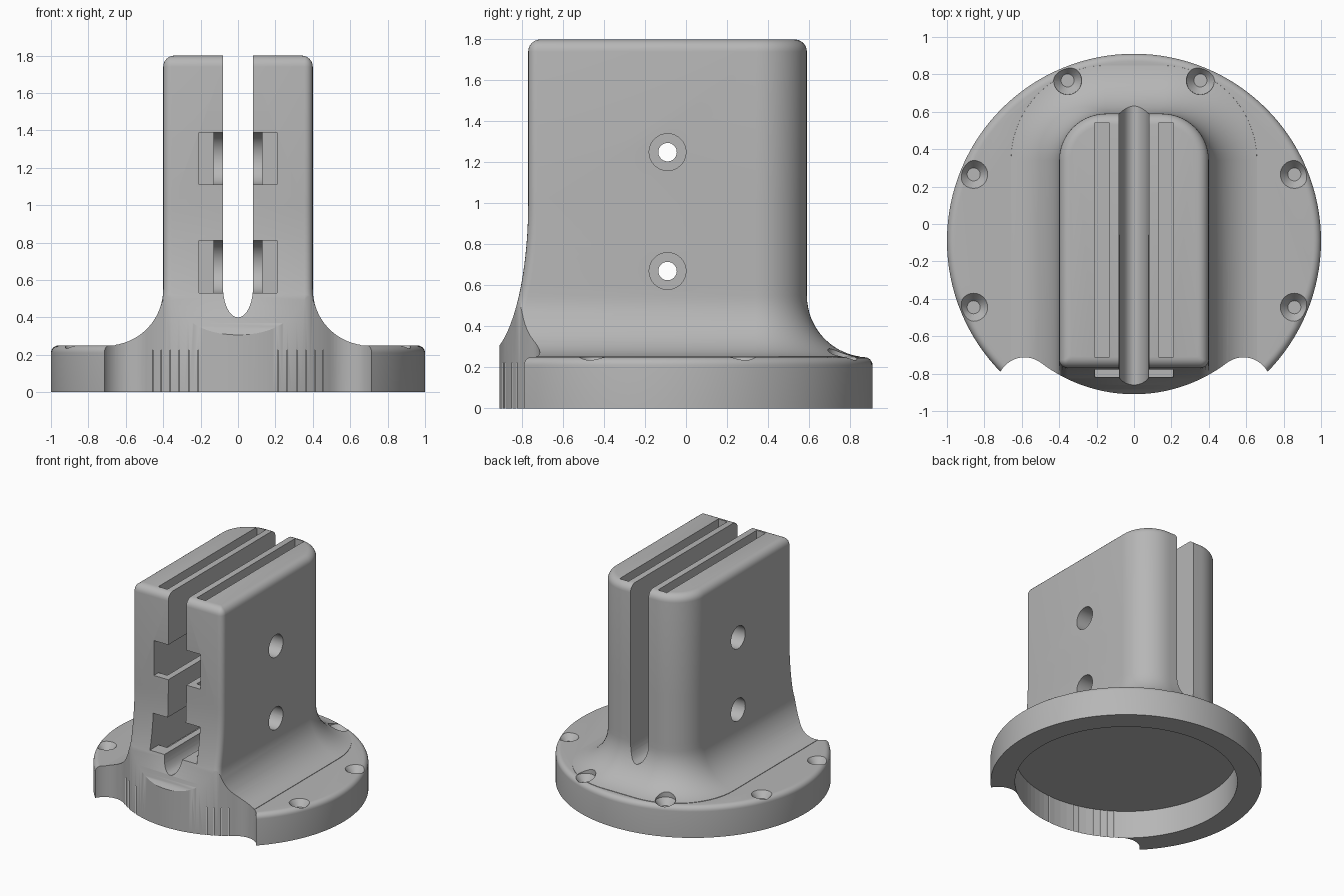
import bpy, bmesh, math
from math import sin, cos, pi, sqrt, radians

if "Cube" in bpy.data.objects:
    bpy.data.objects.remove(bpy.data.objects["Cube"], do_unlink=True)

CY = -0.09          # y of the round base's axis

grey = bpy.data.materials.new("plain_grey")
grey.use_nodes = True
grey.diffuse_color = (0.47, 0.47, 0.47, 1)
grey.node_tree.nodes["Principled BSDF"].inputs["Base Color"].default_value = grey.diffuse_color


def loft(name, rings):
    """Closed solid through a stack of rings with equal point counts."""
    bm = bmesh.new()
    loops = [[bm.verts.new(p) for p in ring] for ring in rings]
    n = len(loops[0])
    for a, b in zip(loops, loops[1:]):
        for i in range(n):
            j = (i + 1) % n
            bm.faces.new((a[i], a[j], b[j], b[i]))
    bm.faces.new(loops[0][::-1])
    bm.faces.new(loops[-1])
    bmesh.ops.recalc_face_normals(bm, faces=bm.faces)
    mesh = bpy.data.meshes.new(name)
    bm.to_mesh(mesh)
    bm.free()
    mesh.materials.append(grey)
    ob = bpy.data.objects.new(name, mesh)
    bpy.context.collection.objects.link(ob)
    return ob


def prism(name, pts, axis, lo, hi):
    """Extrude a 2D outline along x, y or z."""
    place = {"x": lambda a, b, h: (h, a, b),
             "y": lambda a, b, h: (a, h, b),
             "z": lambda a, b, h: (a, b, h)}[axis]
    return loft(name, [[place(a, b, h) for a, b in pts] for h in (lo, hi)])


def arc(cx, cy, r, start, end, n, ry=None):
    angles = [radians(start + (end - start) * i / n) for i in range(n + 1)]
    return [(cx + r * cos(t), cy + (ry or r) * sin(t)) for t in angles]


def circle(cx, cy, r, n=32):
    return arc(cx, cy, r, 0, 360, n)[:-1]


def box(name, x0, x1, y0, y1, z0, z1):
    return prism(name, [(x0, y0), (x1, y0), (x1, y1), (x0, y1)], "z", z0, z1)


def combine(target, tool, operation="DIFFERENCE"):
    mod = target.modifiers.new(operation.lower(), "BOOLEAN")
    mod.operation, mod.object, mod.solver = operation, tool, "EXACT"
    bpy.context.view_layer.objects.active = target
    bpy.ops.object.modifier_apply(modifier=mod.name)
    bpy.data.objects.remove(tool, do_unlink=True)


# Round base with softened top edge
edge = arc(0.96, 0.21, 0.04, 0, 90, 6)
base = loft("clamp_mount", [[(x, y, z) for x, y in circle(0, CY, r, 128)]
                            for r, z in [(1.0, 0)] + edge])


# Tower: rounded block, flared at the foot and softened at the top
def tower_ring(z):
    drop = max(0, 0.55 - z) / 0.3
    flare = 0.3 * (1 - sqrt(max(0, 1 - drop ** 2)))
    flare = min(flare, 0.26)
    lean = max(0, 1.0 - z) / 0.75
    front = min(0.16, 0.226 * (1 - sqrt(max(0, 1 - lean ** 2))))
    up = max(0, z - 1.74)
    inset = 0.06 - sqrt(max(0, 0.06 ** 2 - up ** 2))
    hx = 0.4 + flare - inset
    back, fore = 0.59 + flare - inset, -0.77 - front + inset
    rb, rf = 0.25 + flare - inset, max(0.045 - inset, 0.012)
    pts = (arc(hx - rb, back - rb, rb, 0, 90, 14)
           + arc(-hx + rb, back - rb, rb, 90, 180, 14)
           + arc(-hx + rf, fore + rf, rf, 180, 270, 5)
           + arc(hx - rf, fore + rf, rf, 270, 360, 5))
    return [(x, y, z) for x, y in pts]


foot = [0.235] + [0.253 + 0.297 * (i / 16) ** 1.6 for i in range(17)]
shaft = [0.6 + 0.05 * i for i in range(9)]
crown = [1.74 + 0.06 * sin(radians(15 * i)) for i in range(7)]
tower = loft("tower", [tower_ring(z) for z in foot + shaft + crown])
combine(base, tower, "UNION")

# Hollow underside
combine(base, prism("cavity", circle(0, CY, 0.82, 96), "z", -0.2, 0.225))

# Open front of the rim, ending in a round scallop on each side
span = 37.2
sector = arc(0, CY, 0.82, 270 - span, 270 + span, 40) + arc(0, CY, 1.5, 270 + span, 270 - span, 20)
combine(base, prism("front_opening", sector, "z", -0.2, 1.3))
for side in (-1, 1):
    combine(base, prism("scallop", circle(side * 0.585, -0.86, 0.147, 48), "z", -0.25, 0.7))

# Central slot with a rounded floor
slot = [(0.08, 2.0), (-0.08, 2.0)] + arc(0, 0.56, 0.08, 180, 360, 20, 0.16)
combine(base, prism("centre_slot", slot, "y", -1.3, 1.3))

# Narrow pocket in the top of each jaw
for side in (-1, 1):
    x0, x1 = sorted((side * 0.13, side * 0.21))
    combine(base, box("jaw_pocket", x0, x1, -0.71, 0.54, 0.47, 2.0))

# Two levels: front channel, through hole and wide outer bores
for z in (0.67, 1.25):
    channel = [(-1.3, z + 0.14), (-1.3, z - 0.14)] + arc(CY, z, 0.14, -90, 90, 20)
    combine(base, prism("front_channel", channel, "x", -0.208, 0.208))
    combine(base, prism("bolt_hole", circle(CY, z, 0.045), "x", -0.7, 0.7))
    for side in (-1, 1):
        lo, hi = sorted((side * 0.26, side * 0.7))
        combine(base, prism("outer_bore", circle(CY, z, 0.09), "x", lo, hi))

# Tapered dimples around the rim
for k in range(-1, 5):
    t = radians(22.5 + 45 * k)
    cx, cy = 0.928 * cos(t), CY + 0.928 * sin(t)
    dimple = loft("dimple", [[(x, y, z) for x, y in circle(cx, cy, r, 24)]
                             for r, z in ((0.035, 0.2), (0.075, 0.25), (0.076, 0.3))])
    combine(base, dimple)

# Smooth shading with crisp edges
bpy.ops.object.select_all(action="DESELECT")
base.select_set(True)
bpy.context.view_layer.objects.active = base
bpy.ops.object.shade_smooth_by_angle(angle=radians(30))
